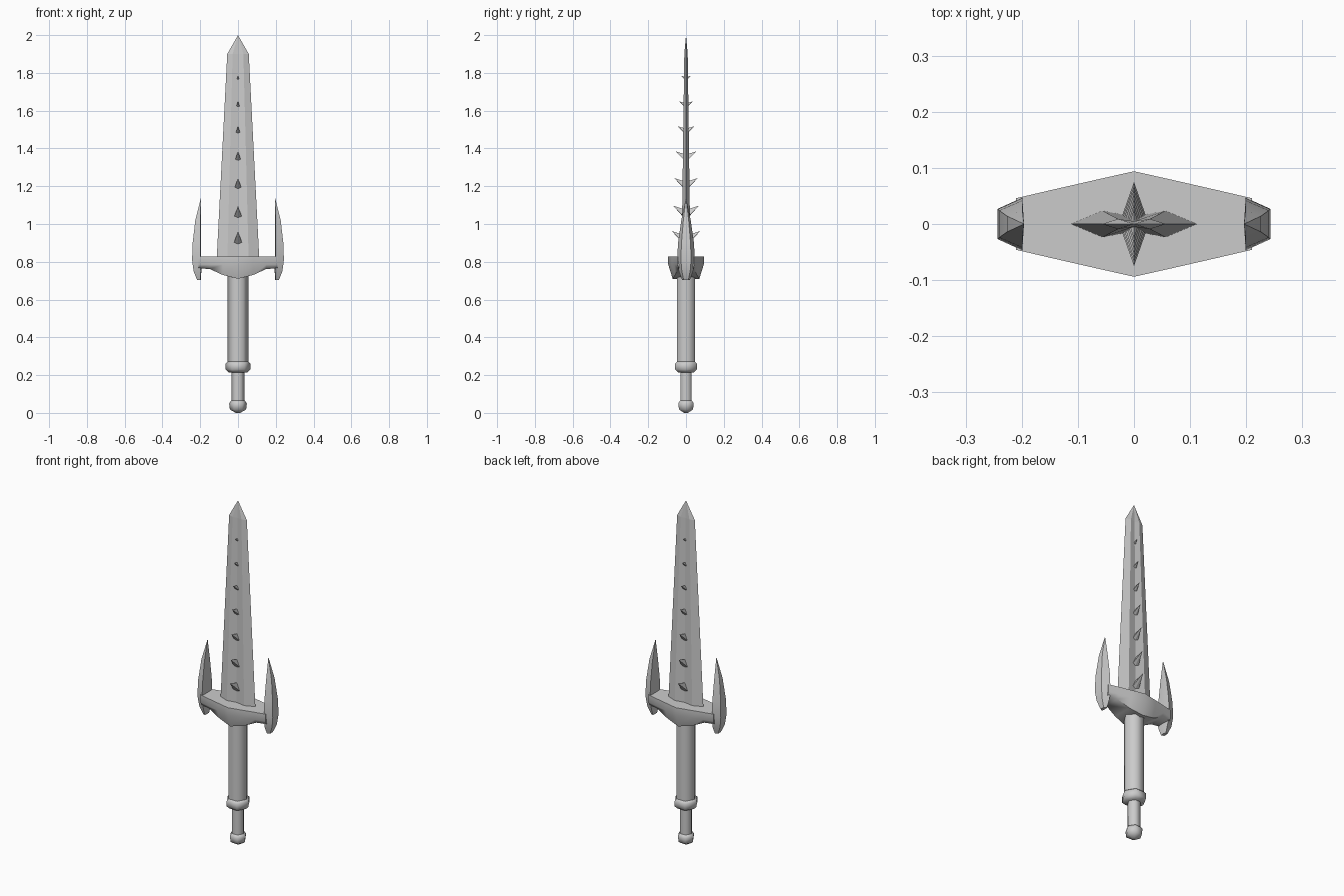
import bpy
import math

cube = bpy.data.objects.get("Cube")
if cube:
    bpy.data.objects.remove(cube, do_unlink=True)

steel = bpy.data.materials.new("grey_steel")
steel.use_nodes = True
GREY = (0.6, 0.6, 0.6, 1)
steel.diffuse_color = GREY
steel.node_tree.nodes["Principled BSDF"].inputs["Base Color"].default_value = GREY


def build(name, verts, faces, smooth=None):
    mesh = bpy.data.meshes.new(name)
    mesh.from_pydata(verts, [], faces)
    mesh.materials.append(steel)
    obj = bpy.data.objects.new(name, mesh)
    bpy.context.collection.objects.link(obj)
    bpy.ops.object.select_all(action="DESELECT")
    obj.select_set(True)
    bpy.context.view_layer.objects.active = obj
    bpy.ops.object.mode_set(mode="EDIT")
    bpy.ops.mesh.select_all(action="SELECT")
    bpy.ops.mesh.normals_make_consistent(inside=False)
    bpy.ops.object.mode_set(mode="OBJECT")
    if smooth:
        bpy.ops.object.shade_smooth_by_angle(angle=math.radians(smooth))
    return obj


def loft(name, rings, smooth=None, tip=None):
    """Skin equal-length rings, closing the end with a cap or a point."""
    n = len(rings[0])
    verts = [p for ring in rings for p in ring]
    faces = [list(range(n))]
    for r in range(len(rings) - 1):
        a, b = r * n, (r + 1) * n
        for i in range(n):
            j = (i + 1) % n
            faces.append((a + i, a + j, b + j, b + i))
    last = (len(rings) - 1) * n
    if tip:
        verts.append(tip)
        faces += [(last + i, last + (i + 1) % n, len(verts) - 1) for i in range(n)]
    else:
        faces.append(list(range(last, last + n)))
    return build(name, verts, faces, smooth)


def hex_turned(name, profile, smooth):
    """Six-sided turned part from (radius, height) pairs."""
    rings = [[(r * math.cos(k * math.pi / 3), r * math.sin(k * math.pi / 3), z)
              for k in range(6)] for r, z in profile]
    return loft(name, rings, smooth)


# Grip, collar and pommel
hex_turned("grip", [(.055, .25), (.055, .74)], 65)
hex_turned("collar", [(.05, .215), (.066, .23), (.066, .26), (.055, .272)], 65)
hex_turned("lower_shaft", [(.035, .04), (.035, .23)], 65)
hex_turned("pommel", [(.012, 0), (.043, .018), (.047, .05), (.036, .066)], 65)


# Blade with sharp edges and a shallow central groove
def blade_ring(w, t, z):
    return [(-w, 0, z), (-w / 2, -t, z), (0, -t * .55, z), (w / 2, -t, z),
            (w, 0, z), (w / 2, t, z), (0, t * .55, z), (-w / 2, t, z)]


loft("blade", [blade_ring(.114, .024, .79), blade_ring(.057, .009, 1.9)],
     tip=(0, 0, 2))

# Rows of upswept spikes, shrinking toward the tip
SPIKES = [(.89, .025, .075), (1.03, .023, .068), (1.185, .020, .062),
          (1.335, .017, .054), (1.48, .013, .045), (1.62, .010, .035),
          (1.765, .007, .027)]
for side, label in ((-1, "front"), (1, "back")):
    for k, (z, w, reach) in enumerate(SPIKES):
        y = side * .004
        base = [(-w, y, z), (0, y, z - w * .2), (w, y, z), (0, y, z + 2 * w)]
        loft(f"{label}_spike_{k + 1}", [base], tip=(0, side * reach, z + w * 2.9))


# Crossguard, deepest at the middle
def guard_ring(x, y, low):
    return [(x, -y, .828), (x, y, .828), (x, y, .785), (x, y * .75, low),
            (x, -y * .75, low), (x, -y, .785)]


SECTIONS = [(-.21, .046, .765), (-.15, .060, .762), (-.08, .076, .73),
            (0, .094, .71), (.08, .076, .73), (.15, .060, .762), (.21, .046, .765)]
loft("crossguard", [guard_ring(*s) for s in SECTIONS], 60)

# Curved side prongs: height, inner x, outer x, inner half depth, outer half depth
PRONG = [(.703, .200, .216, .020, .012), (.75, .197, .235, .038, .022),
         (.81, .199, .243, .047, .027), (.90, .199, .240, .042, .024),
         (1.02, .199, .226, .025, .014)]
for side, label in ((1, "left"), (-1, "right")):
    rings = [[(side * (a - .003), 0, z), (side * a, -d, z), (side * b, -e, z),
              (side * b, e, z), (side * a, d, z)] for z, a, b, d, e in PRONG]
    loft(f"{label}_prong", rings, 50, tip=(side * .196, 0, 1.14))
